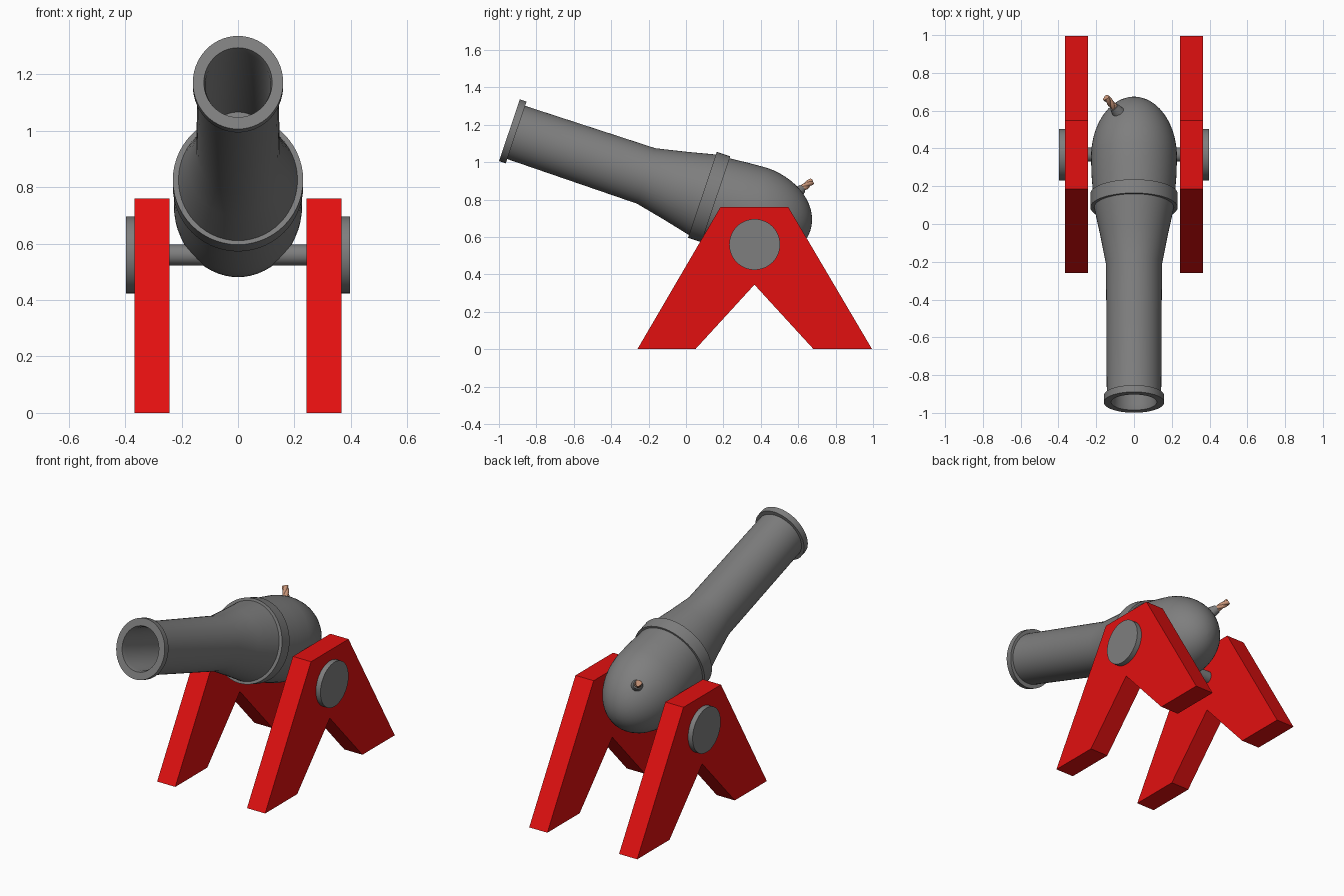
import bpy, bmesh, math
from mathutils import Vector

if "Cube" in bpy.data.objects:
    bpy.data.objects.remove(bpy.data.objects["Cube"])

TILT = math.radians(18.5)
MUZZLE = Vector((0, -0.944, 1.171))
BACK = Vector((0, math.cos(TILT), -math.sin(TILT)))   # along the barrel, to the rear
UP = Vector((0, math.sin(TILT), math.cos(TILT)))
SIDE = Vector((1, 0, 0))


def material(name, rgb):
    m = bpy.data.materials.new(name)
    m.diffuse_color = (*rgb, 1)
    m.use_nodes = True
    m.node_tree.nodes["Principled BSDF"].inputs["Base Color"].default_value = m.diffuse_color
    return m


IRON = material("iron_grey", (0.21, 0.21, 0.21))
RED = material("red_paint", (0.76, 0.005, 0.005))
ROPE = material("rope_tan", (0.58, 0.30, 0.19))


def finish(bm, name, mat, smooth=True):
    bmesh.ops.remove_doubles(bm, verts=bm.verts, dist=1e-5)
    bmesh.ops.recalc_face_normals(bm, faces=bm.faces)
    me = bpy.data.meshes.new(name)
    bm.to_mesh(me)
    bm.free()
    me.materials.append(mat)
    ob = bpy.data.objects.new(name, me)
    bpy.context.collection.objects.link(ob)
    if smooth:
        bpy.ops.object.select_all(action='DESELECT')
        ob.select_set(True)
        bpy.context.view_layer.objects.active = ob
        bpy.ops.object.shade_smooth_by_angle(angle=math.radians(32))
    return ob


def skin(rings, name, mat):
    """Join successive rings of points into a surface, capping both ends."""
    bm = bmesh.new()
    vs = [[bm.verts.new(p) for p in r] for r in rings]
    n = len(vs[0])
    for a, b in zip(vs, vs[1:]):
        for i in range(n):
            j = (i + 1) % n
            bm.faces.new((a[i], a[j], b[j], b[i]))
    bm.faces.new(vs[0])
    bm.faces.new(vs[-1])
    return finish(bm, name, mat)


def ring(center, u, v, ru, rv, n):
    return [center + u * ru * math.cos(2 * math.pi * i / n)
            + v * rv * math.sin(2 * math.pi * i / n) for i in range(n)]


def rod(name, p0, p1, r0, r1, mat, n=32):
    p0, p1 = Vector(p0), Vector(p1)
    d = (p1 - p0).normalized()
    u = d.orthogonal().normalized()
    v = d.cross(u)
    return skin([ring(p0, u, v, r0, r0, n), ring(p1, u, v, r1, r1, n)], name, mat)


# Barrel: (distance from muzzle, half width, half height), bore to breech
profile = [
    (0.68, 0.112, 0.117), (0.03, 0.116, 0.121), (0.0, 0.121, 0.130),
    (0.0, 0.160, 0.174), (0.038, 0.160, 0.174), (0.038, 0.144, 0.150),
    (0.770, 0.148, 0.156), (0.93, 0.178, 0.190), (1.088, 0.211, 0.227),
    (1.088, 0.231, 0.242), (1.164, 0.231, 0.242), (1.164, 0.217, 0.231),
    (1.27, 0.225, 0.240),
]
for k in range(0, 15):                                  # rounded breech
    a = math.pi / 2 * k / 14.2
    profile.append((1.37 + 0.326 * math.sin(a),
                    0.2275 * math.cos(a), 0.246 * math.cos(a)))
skin([ring(MUZZLE + BACK * s, SIDE, UP, rx, rn, 56) for s, rx, rn in profile],
     "barrel", IRON)

# Red side supports
outline = [(-0.26, 0), (0.184, 0.76), (0.547, 0.76), (0.995, 0),
           (0.682, 0), (0.366, 0.345), (0.05, 0)]
AXLE_Y, AXLE_Z = 0.367, 0.56
for sign, label in ((-1, "left"), (1, "right")):
    bm = bmesh.new()
    f = bm.faces.new([bm.verts.new((sign * 0.243, y, z)) for y, z in outline])
    ext = bmesh.ops.extrude_face_region(bm, geom=[f])
    bmesh.ops.translate(bm, vec=(sign * 0.123, 0, 0),
                        verts=[g for g in ext['geom'] if isinstance(g, bmesh.types.BMVert)])
    if f.is_valid and len(bm.faces) < len(outline) + 2:
        bmesh.ops.holes_fill(bm, edges=bm.edges)
    finish(bm, label + "_support", RED, smooth=False)
    # Axle end disc
    rod(label + "_axle_disc", (sign * 0.355, AXLE_Y, AXLE_Z),
        (sign * 0.397, AXLE_Y, AXLE_Z), 0.136, 0.136, IRON, 48)

# Axle
rod("axle", (-0.26, AXLE_Y, AXLE_Z), (0.26, AXLE_Y, AXLE_Z), 0.037, 0.037, IRON)

# Fuse socket and twisted rope fuse
base = Vector((-0.082, 0.59, 0.833))
fuse_dir = Vector((-0.058, 0.07, 0.056)).normalized()
rod("fuse_socket", base, base + fuse_dir * 0.045, 0.034, 0.024, IRON, 24)
u = fuse_dir.orthogonal().normalized()
v = fuse_dir.cross(u)
rings = []
for k in range(19):
    t = k / 18
    pts = []
    for i in range(24):
        a = 2 * math.pi * i / 24
        r = 0.0145 + 0.005 * abs(math.cos(1.5 * a))     # three strands
        b = a + t * 4.2
        pts.append(base + fuse_dir * (0.03 + 0.092 * t) + (u * math.cos(b) + v * math.sin(b)) * r)
    rings.append(pts)
skin(rings, "fuse_rope", ROPE)
